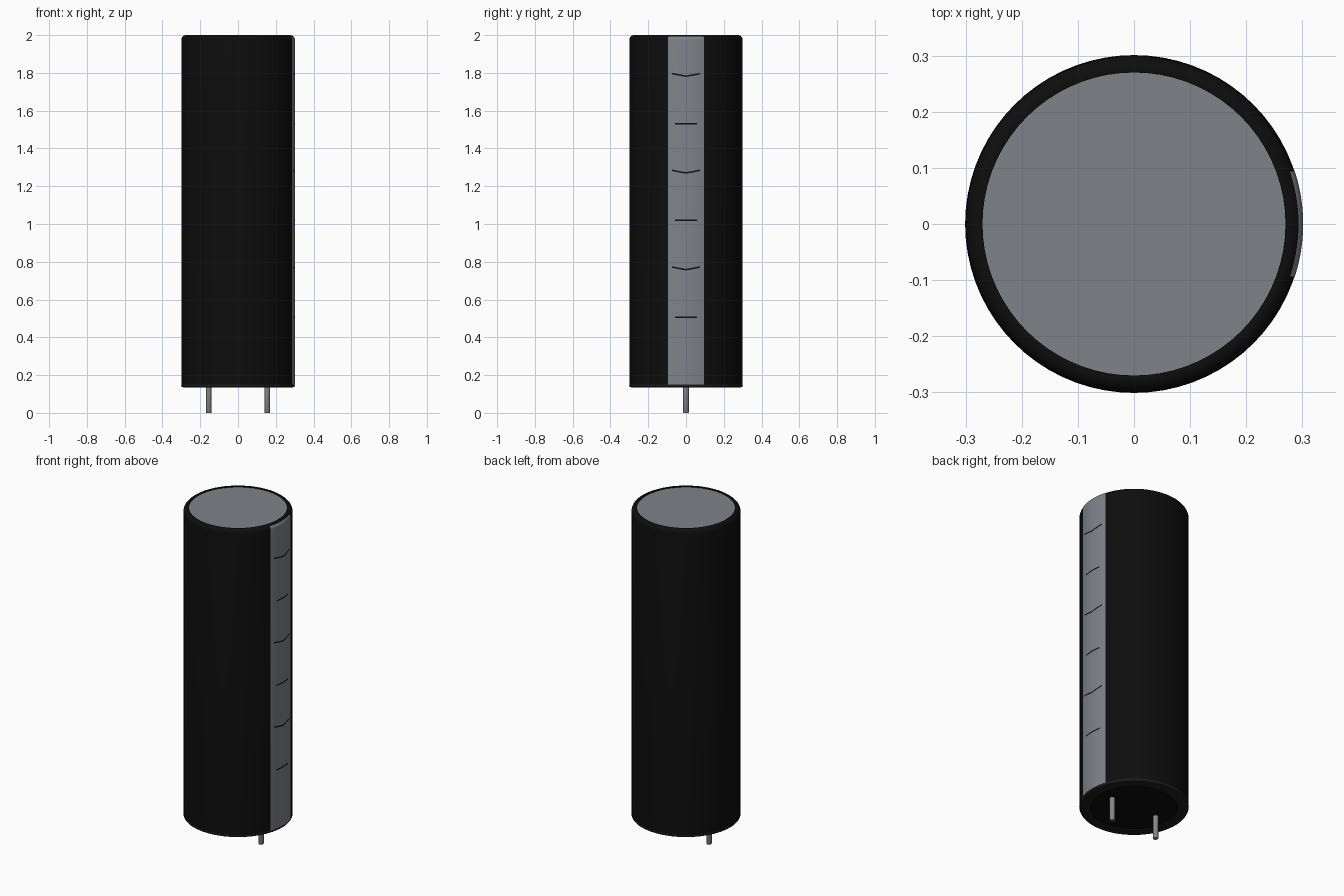
import bpy, bmesh, math

if "Cube" in bpy.data.objects:
    bpy.data.objects.remove(bpy.data.objects["Cube"], do_unlink=True)


def material(name, color, rough=0.6):
    m = bpy.data.materials.new(name)
    m.use_nodes = True
    m.diffuse_color = (*color, 1)
    bsdf = m.node_tree.nodes["Principled BSDF"]
    bsdf.inputs["Base Color"].default_value = (*color, 1)
    bsdf.inputs["Roughness"].default_value = rough
    return m


BLACK = material("sleeve black", (0.004, 0.004, 0.004))
CHARCOAL = material("rim charcoal", (0.012, 0.012, 0.014))
GREY = material("aluminium grey", (0.21, 0.225, 0.25))
LEAD = material("lead grey", (0.24, 0.25, 0.26))

R, TOP, BASE = 0.3, 2.0, 0.135
SHOULDER = 0.025


def finish(name, bm, mat):
    bmesh.ops.recalc_face_normals(bm, faces=bm.faces)
    mesh = bpy.data.meshes.new(name)
    bm.to_mesh(mesh)
    bm.free()
    mesh.materials.append(mat)
    ob = bpy.data.objects.new(name, mesh)
    bpy.context.collection.objects.link(ob)
    bpy.ops.object.select_all(action="DESELECT")
    ob.select_set(True)
    bpy.context.view_layer.objects.active = ob
    bpy.ops.object.shade_smooth_by_angle(angle=math.radians(35))
    return ob


def lathe(name, profile, mat, segments=72, half_angle=math.pi):
    """Revolve a (radius, z) profile about z, centred on the +x direction."""
    bm = bmesh.new()
    verts = [bm.verts.new((r * math.cos(half_angle), -r * math.sin(half_angle), z))
             for r, z in profile]
    edges = [bm.edges.new(pair) for pair in zip(verts, verts[1:])]
    bmesh.ops.spin(bm, geom=verts + edges, cent=(0, 0, 0), axis=(0, 0, 1),
                   angle=2 * half_angle, steps=segments)
    bmesh.ops.remove_doubles(bm, verts=bm.verts, dist=1e-5)
    return finish(name, bm, mat)


def shoulder(radius, start, end, steps=6):
    """Rounded top edge, between two angles in degrees."""
    pts = []
    for i in range(steps + 1):
        a = math.radians(start + (end - start) * i / steps)
        pts.append((radius - SHOULDER + SHOULDER * math.cos(a),
                    TOP - SHOULDER + SHOULDER * math.sin(a)))
    return pts


# Shrink sleeve with its rounded top lip
lathe("sleeve", [(R, BASE + 0.015)] + shoulder(R, 0, 90)
      + [(0.27, TOP - 0.001), (0.27, TOP - 0.008)], BLACK)

# Metal top of the can
lathe("top_disc", [(0.271, TOP - 0.005), (0, TOP - 0.005)], GREY)

# Folded rim and plug underneath
lathe("bottom_rim", [(R, BASE + 0.016), (R + 0.001, BASE + 0.01),
                     (R - 0.002, BASE + 0.003), (R - 0.01, BASE),
                     (0.24, BASE), (0.24, BASE + 0.008)], CHARCOAL)
lathe("bottom_plug", [(0.241, BASE + 0.006), (0, BASE + 0.006)], BLACK)

# Polarity stripe wrapped round the +x side
STRIPE_R = R + 0.0015
lathe("polarity_stripe", [(STRIPE_R, BASE + 0.015)] + shoulder(STRIPE_R, 0, 48),
      GREY, segments=14, half_angle=math.asin(0.095 / R))


def mark(name, z, half_width, dip):
    """Thin line on the stripe, with its middle lowered by dip."""
    bm = bmesh.new()
    steps, r, half_height = 12, STRIPE_R + 0.001, 0.004
    rows = []
    for i in range(steps + 1):
        t = 2 * i / steps - 1
        y = half_width * t
        x = math.sqrt(r * r - y * y)
        mid = z - dip * (1 - abs(t))
        rows.append([bm.verts.new((x, y, mid + s * half_height)) for s in (-1, 1)])
    for a, b in zip(rows, rows[1:]):
        bm.faces.new((a[0], b[0], b[1], a[1]))
    return finish(name, bm, BLACK)


# Alternating dashes and shallow chevrons
for i in range(3):
    mark(f"dash_mark_{i + 1}", 0.507 + 0.512 * i, 0.057, 0)
    mark(f"chevron_mark_{i + 1}", 0.772 + 0.512 * i, 0.074, 0.014)

# Two wire leads
for side, x in (("left", 0.155), ("right", -0.155)):
    pin = lathe(f"{side}_lead", [(0, 0), (0.013, 0), (0.015, 0.003),
                                 (0.015, BASE + 0.02), (0, BASE + 0.02)],
                LEAD, segments=20)
    pin.location.x = x
